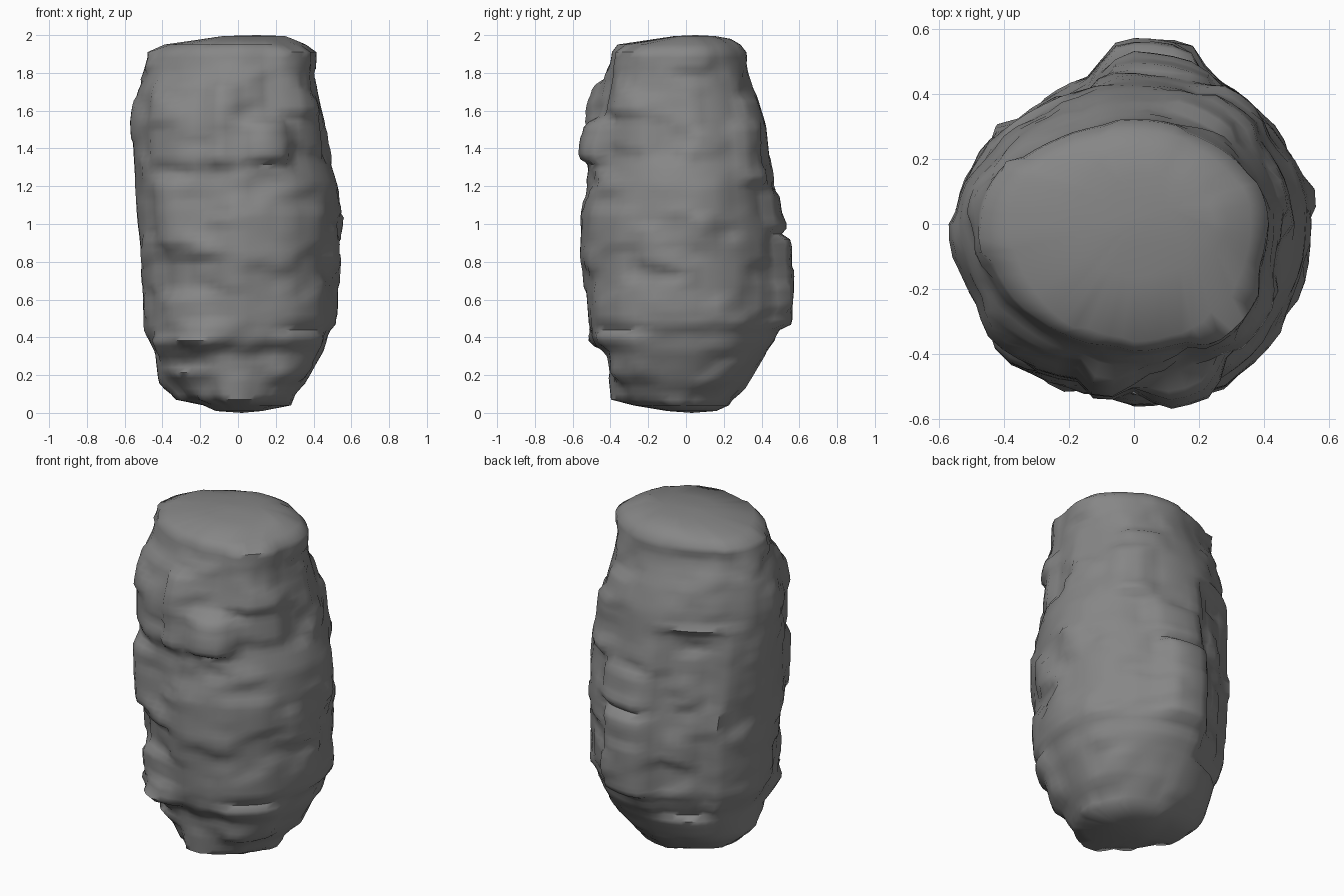
import bpy
import bmesh
from math import sin, cos, radians, hypot, pi
from mathutils import Vector, noise

cube = bpy.data.objects.get("Cube")
if cube:
    bpy.data.objects.remove(cube, do_unlink=True)

SEGMENTS = 60
RINGS = 64

# Boulder outline: height, then reach to -x, +x, -y, +y
OUTLINE = [
    (0.01, .12, .13, .10, .16),
    (0.04, .18, .27, .27, .22),
    (0.07, .34, .28, .40, .24),
    (0.16, .42, .36, .41, .34),
    (0.33, .44, .46, .43, .44),
    (0.37, .46, .47, .50, .47),
    (0.43, .50, .48, .52, .48),
    (0.46, .50, .52, .53, .51),
    (0.85, .51, .53, .56, .52),
    (1.05, .53, .54, .55, .48),
    (1.20, .54, .53, .53, .46),
    (1.35, .55, .48, .50, .44),
    (1.54, .56, .46, .48, .42),
    (1.70, .54, .42, .44, .37),
    (1.80, .49, .41, .42, .33),
    (1.91, .46, .41, .40, .31),
    (1.95, .37, .36, .37, .28),
    (1.98, .18, .29, .16, .23),
    (1.995, .08, .25, .06, .16),
]

# Slabs and hollows: direction in degrees, half width, bottom, top, depth
SLABS = [
    (-132, 15, 0.86, 1.25, .04),
    (-125, 26, 0.62, 0.84, -.03),
    (-112, 20, 0.46, 1.30, -.02),
    (-72, 16, 1.32, 1.56, .08),
    (-98, 11, 1.30, 1.76, .06),
    (-130, 20, 1.30, 1.78, .03),
    (-43, 22, 1.56, 1.94, .04),
    (-45, 24, 0.16, 0.44, .04),
    (-133, 28, 0.28, 0.42, .05),
    (-135, 30, 0.03, 0.20, -.05),
    (-48, 20, 0.46, 1.10, .02),
    (10, 9, 0.85, 1.06, .03),
    (50, 16, 1.20, 1.55, .03),
    (122, 22, 0.30, 1.45, -.05),
    (130, 30, 1.45, 1.88, -.02),
    (83, 18, 0.44, 0.95, .05),
    (80, 20, 0.95, 1.19, .04),
    (50, 14, 0.45, 0.80, -.02),
    (-165, 12, 0.38, 0.52, -.02),
]


def reach_at(z):
    """Interpolate the outline at one height."""
    for low, high in zip(OUTLINE, OUTLINE[1:]):
        if z <= high[0]:
            t = max(0, (z - low[0]) / (high[0] - low[0]))
            return [a + (b - a) * t for a, b in zip(low[1:], high[1:])]
    return OUTLINE[-1][1:]


def soft_step(value, edge):
    t = min(1, max(0, value / edge))
    return t * t * (3 - 2 * t)


def slab_offset(angle, z):
    """Sum of the broad chipped slabs covering this spot."""
    total = 0
    for heading, half, bottom, top, depth in SLABS:
        turn = abs((angle - radians(heading) + pi) % (2 * pi) - pi)
        side = soft_step(radians(half) - turn, .12)
        total += depth * side * soft_step(min(z - bottom, top - z), .03)
    return total


def chip_offset(point):
    """Small stone facets: each cell gets one constant depth."""
    wobble = noise.noise_vector(point * 4) * .04
    seed = noise.voronoi((point + wobble) * 6)[1][0]
    return noise.noise(seed * 3.7) * .035


def stone_point(angle, z):
    left, right, front, back = reach_at(z)
    x = cos(angle) * (right if cos(angle) > 0 else left)
    y = sin(angle) * (back if sin(angle) > 0 else front)
    radius = hypot(x, y)
    fade = soft_step(radius, .4)
    rough = chip_offset(Vector((x, y, z))) + slab_offset(angle, z)
    scale = 1 + fade * rough / radius
    return Vector((x * scale, y * scale, z))


# Boulder body from stacked rings
bm = bmesh.new()
heights = [row[0] for row in OUTLINE if row[0] < .1 or row[0] > 1.9]
heights += [.1 + (1.88 - .1) * i / (RINGS - 1) for i in range(RINGS)]
rings = []
for z in sorted(heights):
    rings.append([bm.verts.new(stone_point(2 * pi * s / SEGMENTS, z))
                  for s in range(SEGMENTS)])
for lower, upper in zip(rings, rings[1:]):
    for s in range(SEGMENTS):
        n = (s + 1) % SEGMENTS
        bm.faces.new((lower[s], lower[n], upper[n], upper[s]))

# Close the worn tip and the foot
for ring, tip, flip in ((rings[0], (0.02, 0.03, 0), True),
                        (rings[-1], (0.1, 0.05, 2), False)):
    centre = bm.verts.new(tip)
    for s in range(SEGMENTS):
        pair = [ring[s], ring[(s + 1) % SEGMENTS]]
        if flip:
            pair.reverse()
        bm.faces.new(pair + [centre])

# Soften the chips a little
inner = [v for ring in rings[3:-4] for v in ring]
bmesh.ops.smooth_vert(bm, verts=inner, factor=.3,
                      use_axis_x=True, use_axis_y=True, use_axis_z=False)
bmesh.ops.recalc_face_normals(bm, faces=bm.faces)

mesh = bpy.data.meshes.new("boulder")
bm.to_mesh(mesh)
bm.free()
boulder = bpy.data.objects.new("boulder", mesh)
bpy.context.collection.objects.link(boulder)

# Grey stone
stone = bpy.data.materials.new("grey stone")
stone.use_nodes = True
grey = (0.24, 0.24, 0.24, 1)
stone.diffuse_color = grey
stone.node_tree.nodes["Principled BSDF"].inputs["Base Color"].default_value = grey
mesh.materials.append(stone)

bpy.ops.object.select_all(action="DESELECT")
boulder.select_set(True)
bpy.context.view_layer.objects.active = boulder
bpy.ops.object.shade_smooth_by_angle(angle=radians(60))
